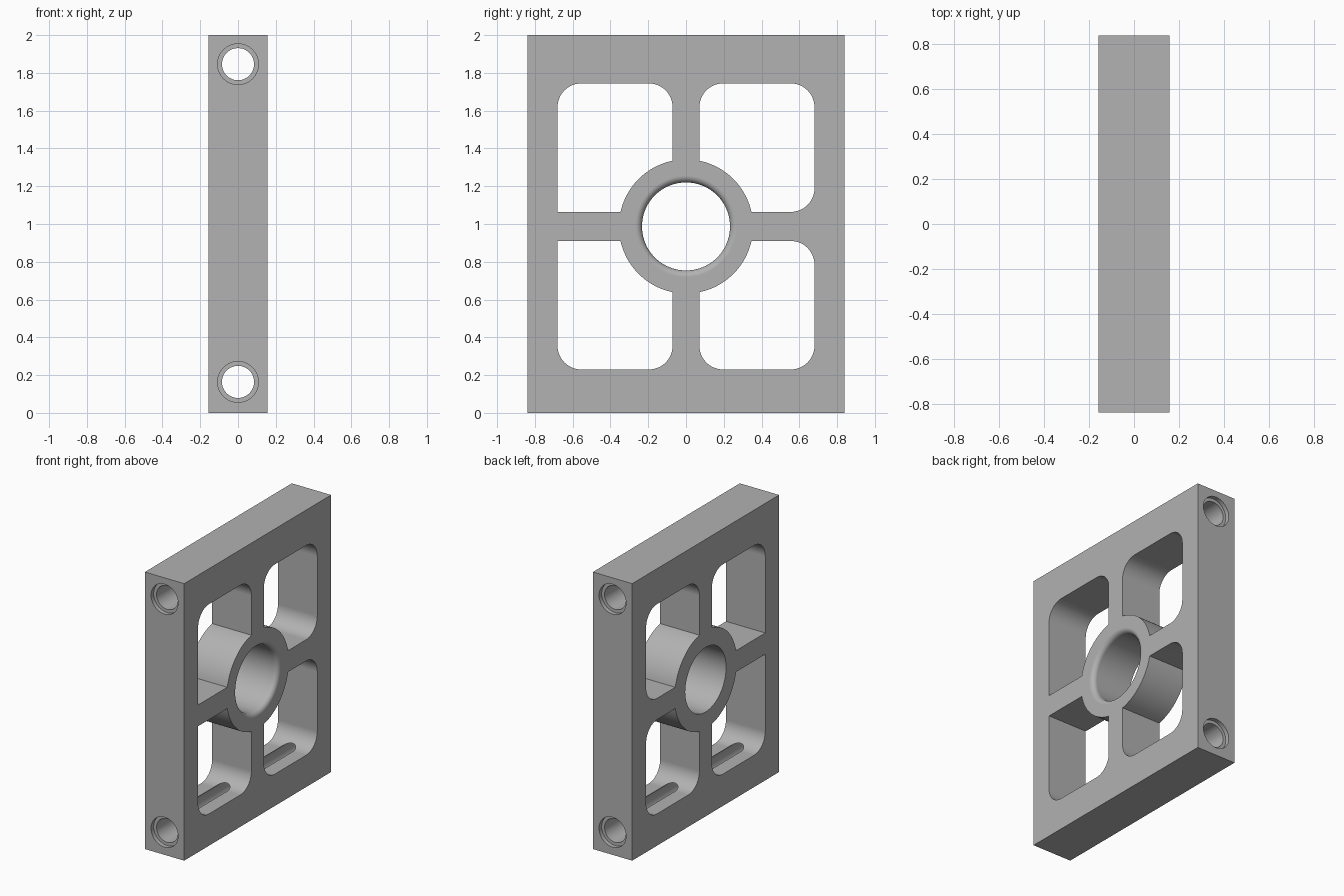
import bpy, bmesh, math
from math import cos, sin, pi, radians

if "Cube" in bpy.data.objects:
    bpy.data.objects.remove(bpy.data.objects["Cube"])

HX, HY, HZ = 0.157, 0.838, 2.0      # half thickness, half width, height
CZ = 0.987                          # hub centre height
BORE_R, HUB_R, FILLET = 0.233, 0.355, 0.035

grey = bpy.data.materials.new("metal grey")
grey.diffuse_color = (0.445, 0.445, 0.445, 1)
grey.use_nodes = True
grey.node_tree.nodes["Principled BSDF"].inputs["Base Color"].default_value = grey.diffuse_color


def make(name, bm):
    bmesh.ops.recalc_face_normals(bm, faces=bm.faces)
    me = bpy.data.meshes.new(name)
    bm.to_mesh(me)
    bm.free()
    me.materials.append(grey)
    ob = bpy.data.objects.new(name, me)
    bpy.context.collection.objects.link(ob)
    return ob


def prism(name, outline, hx):
    """Extrude a (y, z) outline along x."""
    bm = bmesh.new()
    face = bm.faces.new([bm.verts.new((-hx, y, z)) for y, z in outline])
    ext = bmesh.ops.extrude_face_region(bm, geom=[face])["geom"]
    bmesh.ops.translate(bm, vec=(2 * hx, 0, 0),
                        verts=[v for v in ext if isinstance(v, bmesh.types.BMVert)])
    return make(name, bm)


def lathe(name, profile, axis, cz, n):
    """Capped solid of revolution from (radius, position) pairs along x or y."""
    bm = bmesh.new()
    rings = []
    for r, t in profile:
        ring = []
        for i in range(n):
            u, w = r * cos(2 * pi * i / n), r * sin(2 * pi * i / n)
            ring.append(bm.verts.new((t, u, cz + w) if axis == "x" else (u, t, cz + w)))
        rings.append(ring)
    for a, b in zip(rings, rings[1:]):
        for i in range(n):
            j = (i + 1) % n
            bm.faces.new((a[i], a[j], b[j], b[i]))
    bm.faces.new(rings[0])
    bm.faces.new(rings[-1])
    return make(name, bm)


def arc(cy, cz, r, a0, a1, n=12):
    return [(cy + r * cos(radians(a0 + (a1 - a0) * i / n)),
             cz + r * sin(radians(a0 + (a1 - a0) * i / n))) for i in range(n + 1)]


def window(sy, sz):
    """Window in one quadrant: rounded corners, with the hub ring biting the inner one."""
    y0, y1, z0, z1, r = 0.071, 0.68, 0.077, 0.757, 0.125
    start = math.degrees(math.asin(z0 / HUB_R))
    end = math.degrees(math.acos(y0 / HUB_R))
    pts = arc(0, 0, HUB_R, end, start, 24)
    # the corner beside the spoke is rounded on the +y side only
    pts += arc(y1 - r, z0 + r, r, -90, 0) if sy > 0 else [(y1, z0)]
    pts += arc(y1 - r, z1 - r, r, 0, 90)
    pts += arc(y0 + r, z1 - r, r, 90, 180)
    return prism("window_cutter", [(sy * y, CZ + sz * z) for y, z in pts], HX + 0.1)


# Plate with frame, spokes and hub
plate = prism("frame_plate", [(-HY, 0), (HY, 0), (HY, HZ), (-HY, HZ)], HX)

# Four windows
cutters = [window(sy, sz) for sy in (-1, 1) for sz in (-1, 1)]

# Hub bore, rounded on the +x rim
rim = [(BORE_R + FILLET * (1 - cos(radians(a))), HX - FILLET + FILLET * sin(radians(a)))
       for a in range(0, 91, 15)]
cutters.append(lathe("bore_cutter",
                     [(BORE_R, -HX - 0.1)] + rim + [(BORE_R + FILLET, HX + 0.1)],
                     "x", CZ, 96))

# Rod holes through the top and bottom rails, counterbored at both ends
R, CR, D = 0.085, 0.108, 0.03
for z in (0.164, 1.846):
    cutters.append(lathe("rod_hole_cutter",
                         [(CR, -HY - 0.1), (CR, -HY + D), (R, -HY + D),
                          (R, HY - D), (CR, HY - D), (CR, HY + 0.1)], "y", z, 48))

bpy.context.view_layer.objects.active = plate
plate.select_set(True)
for c in cutters:
    c.hide_render = True
    mod = plate.modifiers.new("cut", "BOOLEAN")
    mod.operation, mod.solver, mod.object = "DIFFERENCE", "EXACT", c
    bpy.ops.object.modifier_apply(modifier=mod.name)
for c in cutters:
    bpy.data.objects.remove(c)

# Smooth round walls, keep edges and flats crisp
bpy.ops.object.select_all(action="DESELECT")
plate.select_set(True)
bpy.ops.object.shade_smooth_by_angle(angle=radians(30))
wn = plate.modifiers.new("weighted normals", "WEIGHTED_NORMAL")
wn.keep_sharp = True
